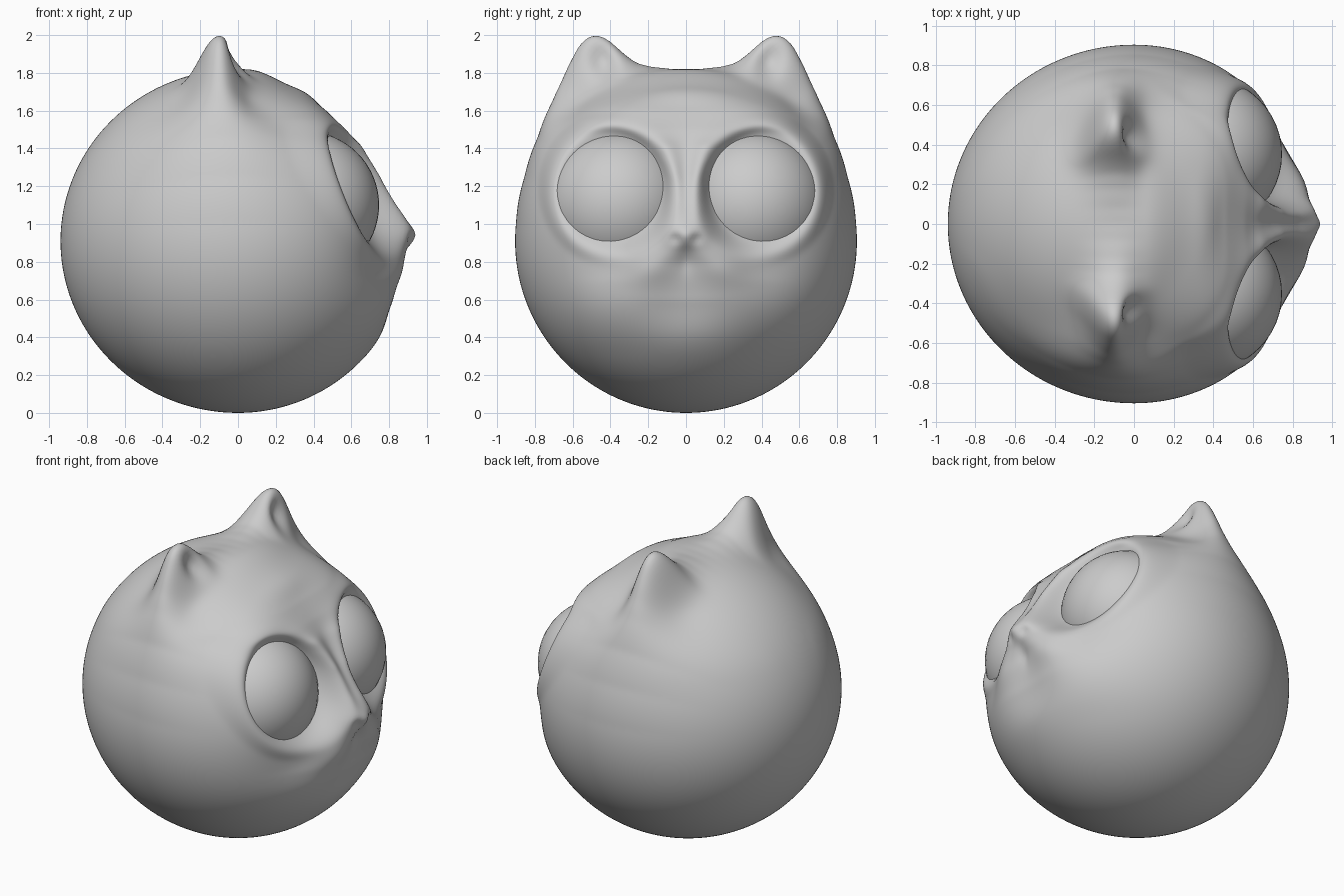
import bpy, bmesh
from math import exp, hypot, atan2
from mathutils import Vector

if "Cube" in bpy.data.objects:
    bpy.data.objects.remove(bpy.data.objects["Cube"])

CZ = 0.91  # height of the head's centre


def lerp(a, b, t):
    return a + (b - a) * t


def smooth(a, b, v):
    t = min(1, max(0, (v - a) / (b - a)))
    return t * t * (3 - 2 * t)


def bump(a, z, ca, cz, sa, sz):
    return exp(-((a - ca) / sa) ** 2 - ((z - cz) / sz) ** 2)


def table(pts, v):
    # piecewise interpolation through (key, value) pairs sorted by key
    if v <= pts[0][0]:
        return pts[0][1]
    for (a, p), (b, q) in zip(pts, pts[1:]):
        if v <= b:
            return lerp(p, q, (v - a) / (b - a))
    return pts[-1][1]


# Ear outline seen from the face side (y, z), stored as angle -> radius
OUTLINE = [(0.9, 1.0), (0.855, 1.25), (0.785, 1.46), (0.71, 1.65), (0.66, 1.76),
           (0.605, 1.88), (0.56, 1.96), (0.515, 1.998), (0.46, 2.005), (0.4, 1.97),
           (0.33, 1.90), (0.26, 1.85), (0.18, 1.83), (0.08, 1.818), (0, 1.815)]
EAR = [(atan2(z - CZ, y), hypot(y, z - CZ)) for y, z in OUTLINE]

# Face profile along the centre line: z -> x, and its half width: z -> y
PROFILE = [(0.3, 0.67), (0.4, 0.73), (0.6, 0.815), (0.7, 0.835), (0.8, 0.855), (0.86, 0.885),
           (0.9, 0.925), (0.94, 0.95), (0.98, 0.925), (1.1, 0.83), (1.2, 0.765), (1.3, 0.70),
           (1.4, 0.635), (1.5, 0.56), (1.6, 0.465), (1.7, 0.34), (1.78, 0.2)]
WIDTH = [(0.3, 0.35), (0.7, 0.25), (0.82, 0.1), (0.88, 0.07), (0.96, 0.085), (1.05, 0.075),
         (1.25, 0.08), (1.42, 0.16), (1.55, 0.5), (1.7, 0.6)]


def sculpt(d):
    x, y, z = d.x * (0.91 if d.x > 0 else 0.94), d.y * 0.905, CZ + d.z * 0.91
    # ears: swell the cross-section towards the ear outline near x = -0.1
    if z > 1.0:
        r = hypot(y, z - CZ)
        if r > 0.3:
            k = table(EAR, atan2(z - CZ, abs(y))) / 0.905
            s = (0.14 if x < -0.1 else 0.115) + 0.25 * (1 - smooth(1.3, 1.66, z))
            k = lerp(1, max(1, k), exp(-(abs(x + 0.1) / s) ** 2.2))
            y, z = y * k, CZ + (z - CZ) * k
        # hollow in the front of each ear
        if -0.12 < x < 0.2:
            x -= 0.07 * bump(abs(y), z, 0.44, 1.86, 0.06, 0.07)
        # flattened top of the forehead
        z -= 0.045 * smooth(0.06, 0.3, x) * smooth(1.45, 1.7, z)
    # face, eye sockets, bridge, nose and muzzle
    front = smooth(0.05, 0.3, x)
    if front > 0:
        a = abs(y)
        e = hypot((a - 0.4) / 0.268, (z - 1.19) / 0.285)
        plane = 0.59 - 0.37 * (z - 1.19) - 0.17 * (a - 0.4)
        plane += -0.15 * (1 - e) if e < 1 else 0.1 * (e - 1)
        # flatter cheeks and brow, so the sockets blend in softly
        nx = x - 0.06 * bump(a, z, 0.4, 0.84, 0.26, 0.22) - 0.05 * bump(a, z, 0.3, 1.5, 0.3, 0.15)
        nx = lerp(nx, plane, 1 - smooth(0.98, 1.45, e))
        w = exp(-(a / table(WIDTH, z)) ** 2) * smooth(0.3, 0.65, z) * (1 - smooth(1.6, 1.78, z))
        w *= smooth(0.98, 1.2, e)
        nx = lerp(nx, table(PROFILE, z), w)
        nx += 0.02 * bump(a, z, 0.2, 0.76, 0.13, 0.09)
        nx -= 0.035 * bump(a, z, 0.055, 0.925, 0.025, 0.022)
        nx -= 0.012 * bump(a, z, 0, 0.8, 0.03, 0.06)
        x = lerp(x, nx, front)
    return Vector((x, y, z))


def make(name, bm):
    me = bpy.data.meshes.new(name)
    bm.to_mesh(me)
    bm.free()
    me.shade_smooth()
    ob = bpy.data.objects.new(name, me)
    bpy.context.collection.objects.link(ob)
    return ob


# Head: dense sphere shaped by the sculpt function
bm = bmesh.new()
bmesh.ops.create_icosphere(bm, subdivisions=7, radius=1)
for v in bm.verts:
    v.co = sculpt(v.co.normalized())
for _ in range(3):
    bmesh.ops.smooth_vert(bm, verts=bm.verts, factor=0.5,
                          use_axis_x=True, use_axis_y=True, use_axis_z=True)
make("head", bm)

# Eyes: large balls sunk in the sockets
for side, label in ((1, "left"), (-1, "right")):
    bm = bmesh.new()
    bmesh.ops.create_uvsphere(bm, u_segments=48, v_segments=32, radius=0.39)
    eye = make("eye_" + label, bm)
    eye.location = (0.357, side * 0.352, 1.10)
